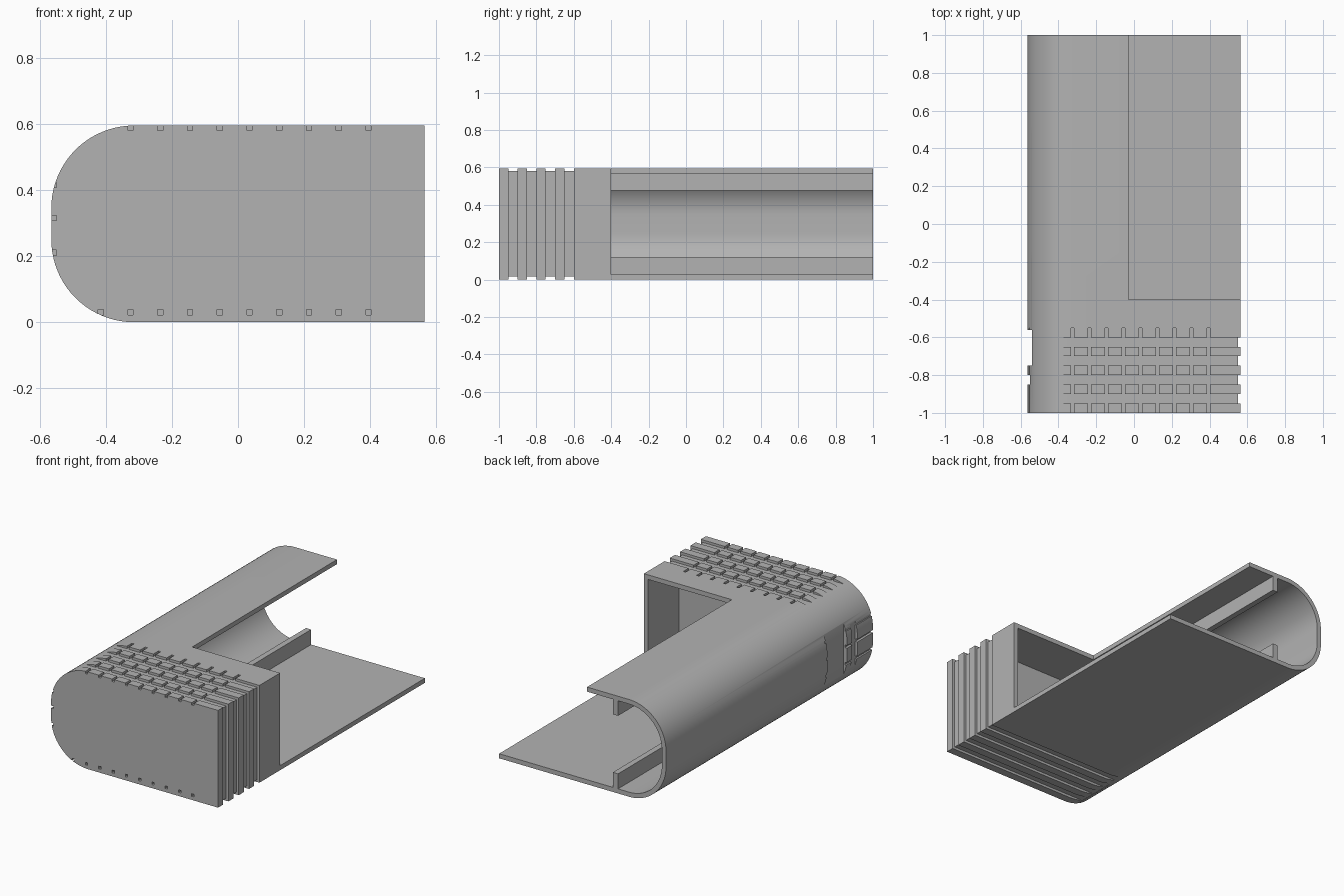
import bpy
import bmesh
from math import radians, sin, cos

cube = bpy.data.objects.get("Cube")
if cube:
    bpy.data.objects.remove(cube, do_unlink=True)

W, H, R, WALL = 0.565, 0.595, 0.25, 0.028
SKIN = 0.015                       # depth of the grip grooves

grey = bpy.data.materials.new("plain_grey")
grey.use_nodes = True
grey.diffuse_color = (0.45, 0.45, 0.45, 1)
grey.node_tree.nodes["Principled BSDF"].inputs["Base Color"].default_value = (0.45, 0.45, 0.45, 1)


def finish(name, bm):
    bmesh.ops.recalc_face_normals(bm, faces=bm.faces)
    mesh = bpy.data.meshes.new(name)
    bm.to_mesh(mesh)
    bm.free()
    mesh.materials.append(grey)
    obj = bpy.data.objects.new(name, mesh)
    bpy.context.collection.objects.link(obj)
    return obj


def rounded_bar(name, inset, y0, y1):
    """Bar along y with a square right side and a filleted left side."""
    r = R - inset
    pts = [(W - inset, inset), (W - inset, H - inset)]
    for cz, start in ((H - R, 90), (R, 180)):
        for i in range(21):
            a = radians(start + 90 * i / 20)
            pts.append((R - W + r * cos(a), cz + r * sin(a)))
    bm = bmesh.new()
    face = bm.faces.new([bm.verts.new((x, y0, z)) for x, z in pts])
    ext = bmesh.ops.extrude_face_region(bm, geom=[face])
    verts = [g for g in ext["geom"] if isinstance(g, bmesh.types.BMVert)]
    bmesh.ops.translate(bm, verts=verts, vec=(0, y1 - y0, 0))
    return finish(name, bm)


def boxes(name, spans):
    """One mesh holding a box for every (x0, x1, y0, y1, z0, z1)."""
    bm = bmesh.new()
    for x0, x1, y0, y1, z0, z1 in spans:
        for v in bmesh.ops.create_cube(bm, size=1)["verts"]:
            v.co = ((x0 + x1) / 2 + v.co.x * (x1 - x0),
                    (y0 + y1) / 2 + v.co.y * (y1 - y0),
                    (z0 + z1) / 2 + v.co.z * (z1 - z0))
    return finish(name, bm)


def cut(obj, cutter):
    mod = obj.modifiers.new("cut", 'BOOLEAN')
    mod.operation, mod.solver = 'DIFFERENCE', 'EXACT'
    mod.use_self = True
    mod.object = cutter
    graph = bpy.context.evaluated_depsgraph_get()
    mesh = bpy.data.meshes.new_from_object(obj.evaluated_get(graph))
    obj.modifiers.clear()
    obj.data = mesh
    bpy.data.objects.remove(cutter, do_unlink=True)


# Hollow housing, open at the back and along the right side
housing = rounded_bar("housing", 0, -1, 1)
cut(housing, rounded_bar("cavity", WALL, -0.7, 1.1))
cut(housing, boxes("side_opening", [(-0.03, 1, -0.4, 1.1, WALL, 1)]))

# Grip bands wrapping the top, right side and bottom
bands = [(-0.95 + 0.1 * i, -0.9 + 0.1 * i) for i in range(4)]
cut(housing, boxes("top_bands", [(-0.5, 1, a, b, H - SKIN, 1) for a, b in bands]))
cut(housing, boxes("bottom_bands", [(-0.5, 1, a, b, -1, SKIN) for a, b in bands]))
cut(housing, boxes("side_bands", [(W - SKIN, 1, a, b, -1, 1) for a, b in bands]))

# Lengthwise grooves on the top and bores near the bottom
rows = [-0.415 + 0.09 * i for i in range(10)]
cut(housing, boxes("top_grooves",
                   [(x - 0.008, x + 0.008, -1.1, -0.55, H - SKIN, 1) for x in rows[1:]]))
cut(housing, boxes("bottom_bores",
                   [(x - 0.008, x + 0.008, -1.1, -0.72, 0.022, 0.038) for x in rows]))

# Thumb recess and grooves on the rounded left side
cut(housing, boxes("thumb_recess", [(-1, -0.54, -0.75, -0.56, 0.1, 0.5),
                                    (-1, -0.55, -0.85, -0.8, 0.1, 0.5)]))
cut(housing, boxes("thumb_grooves",
                   [(-1, SKIN - W, -1.1, -0.55, z - 0.008, z + 0.008)
                    for z in (0.21, 0.315, 0.415)]))

# Inner rails
boxes("lower_rail", [(-0.24, -0.205, -0.7, 1, 0.02, 0.12)])
boxes("upper_rail", [(-0.24, -0.205, -0.7, 1, 0.475, H - 0.02)])

bpy.ops.object.select_all(action='DESELECT')
housing.select_set(True)
bpy.context.view_layer.objects.active = housing
bpy.ops.object.shade_smooth_by_angle(angle=radians(25))
